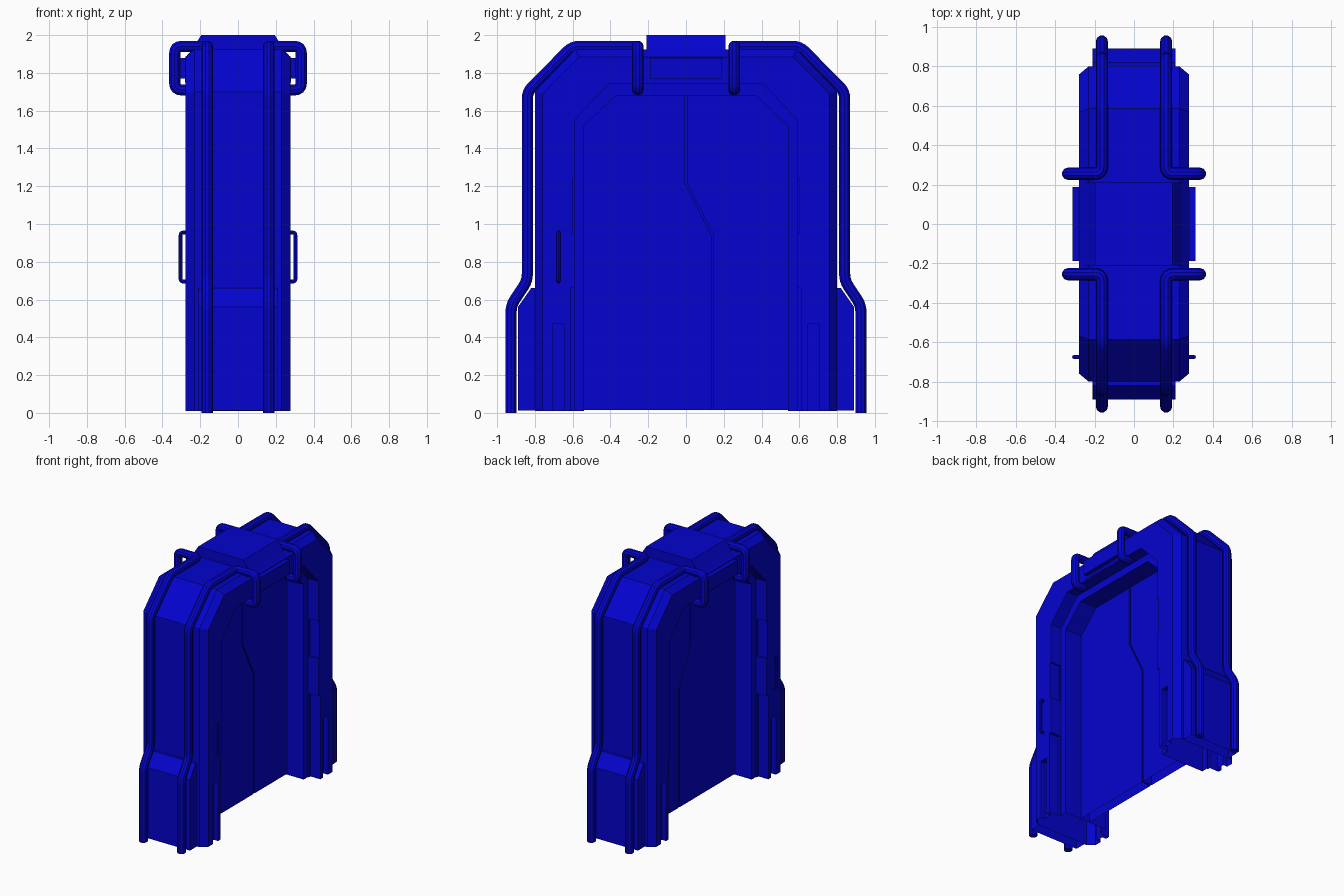
import bpy, bmesh
from mathutils import Vector

if "Cube" in bpy.data.objects:
    bpy.data.objects.remove(bpy.data.objects["Cube"])

blue = bpy.data.materials.new("blue_paint")
blue.diffuse_color = (0.001, 0.001, 0.62, 1)
blue.use_nodes = True
blue.node_tree.nodes["Principled BSDF"].inputs["Base Color"].default_value = blue.diffuse_color


def add(name, verts, faces):
    me = bpy.data.meshes.new(name)
    me.from_pydata([tuple(v) for v in verts], [], faces)
    bm = bmesh.new()
    bm.from_mesh(me)
    bmesh.ops.recalc_face_normals(bm, faces=bm.faces)
    bm.to_mesh(me)
    bm.free()
    ob = bpy.data.objects.new(name, me)
    bpy.context.collection.objects.link(ob)
    me.materials.append(blue)
    return ob


def loft(name, rings):
    """Closed rings of equal length, skinned and capped."""
    n = len(rings[0])
    verts = [v for r in rings for v in r]
    faces = [(i * n + j, i * n + (j + 1) % n, (i + 1) * n + (j + 1) % n, (i + 1) * n + j)
             for i in range(len(rings) - 1) for j in range(n)]
    faces += [tuple(range(n)), tuple(range(len(verts) - n, len(verts)))]
    return add(name, verts, faces)


def prism_x(name, prof, x0, x1):
    return loft(name, [[(x, y, z) for y, z in prof] for x in (x0, x1)])


def prism_y(name, prof, y0, y1):
    return loft(name, [[(x, y, z) for x, z in prof] for y in (y0, y1)])


def box(name, x0, x1, y0, y1, z0, z1):
    return prism_x(name, [(y0, z0), (y1, z0), (y1, z1), (y0, z1)], x0, x1)


def open_bottom(ob):
    """Remove the faces resting on the floor."""
    bm = bmesh.new()
    bm.from_mesh(ob.data)
    floor = [f for f in bm.faces if all(v.co.z < .03 for v in f.verts)]
    bmesh.ops.delete(bm, geom=floor, context='FACES')
    bm.to_mesh(ob.data)
    bm.free()


def select(ob):
    bpy.ops.object.select_all(action='DESELECT')
    ob.select_set(True)
    bpy.context.view_layer.objects.active = ob


def cut(ob, cutter):
    cutter.hide_render = True
    m = ob.modifiers.new("cut", 'BOOLEAN')
    m.operation, m.solver, m.object = 'DIFFERENCE', 'EXACT', cutter
    select(ob)
    bpy.ops.object.modifier_apply(modifier=m.name)
    bpy.data.objects.remove(cutter, do_unlink=True)


def pipe(name, pts, radius, fillet, res=3):
    """Round bar along a path with rounded corners."""
    pts = [Vector(p) for p in pts]
    path = [pts[0]]
    for a, b, c in zip(pts, pts[1:], pts[2:]):
        p, q = b + (a - b).normalized() * fillet, b + (c - b).normalized() * fillet
        for k in range(5):
            t = k / 4
            path.append(p * (1 - t) ** 2 + b * 2 * t * (1 - t) + q * t * t)
    path.append(pts[-1])
    cu = bpy.data.curves.new(name, 'CURVE')
    cu.dimensions = '3D'
    cu.bevel_depth, cu.bevel_resolution, cu.use_fill_caps = radius, res, True
    sp = cu.splines.new('POLY')
    sp.points.add(len(path) - 1)
    for s, v in zip(sp.points, path):
        s.co = (*v, 1)
    ob = bpy.data.objects.new(name, cu)
    bpy.context.collection.objects.link(ob)
    cu.materials.append(blue)
    select(ob)
    bpy.ops.object.convert(target='MESH')
    bpy.ops.object.shade_smooth_by_angle()


# Arched frame: chamfered outer edge, stepped inner edge, swept around the doorway
outer = [(.80, .01), (.80, 1.70), (.585, 1.925)]
face_out = [(.76, .01), (.76, 1.69), (.568, 1.885)]
face_in = [(.59, .01), (.59, 1.55), (.41, 1.74)]
inner = [(.54, .01), (.54, 1.52), (.37, 1.68)]
section = [(outer, .23), (face_out, .278), (face_in, .278), (face_in, .185), (inner, .185)]
section += [(r, -x) for r, x in reversed(section)]
stations = [(-1, 0), (-1, 1), (-1, 2), (1, 2), (1, 1), (1, 0)]
frame = loft("frame", [[(x, s * r[i][0], r[i][1]) for r, x in section]
                       for s, i in stations])

# Recessed slots near the floor and shallow insets on the inner step
for sy in (-1, 1):
    for sx in (-1, 1):
        def side_cut(x, y0, y1, z0, z1):
            ys, xs = sorted((sy * y0, sy * y1)), sorted((sx * x, sx * .4))
            cut(frame, box("cutter", *xs, *ys, z0, z1))
        side_cut(.242, .642, .704, -.1, .47)
        side_cut(.195, .57, .602, .95, 1.24)
        side_cut(.195, .57, .610, -.1, .66)
open_bottom(frame)

# Base blocks on the outer sides
for side, s in (("front", -1), ("back", 1)):
    open_bottom(prism_x(side + "_base", [(s * y, z) for y, z in
                [(.798, .012), (.89, .012), (.89, .56), (.82, .66), (.798, .66)]],
                -.21, .21))

# Two interlocking door leaves with a groove between them and a seal strip inside it
seam = [(.14, .015), (.14, .94), (0, 1.215), (0, 1.68)]
for name, s in (("front_door_leaf", -1), ("back_door_leaf", 1)):
    open_bottom(prism_x(name, [(y + s * .006, z) for y, z in seam]
                + [(s * .37, 1.68), (s * .54, 1.52), (s * .54, .015)], -.04, .04))
prism_x("door_seal", [(y - .008, z) for y, z in seam]
        + [(y + .008, z) for y, z in reversed(seam)], -.012, .012)

# Top cap and the lamp housings on the header
prism_y("top_cap", [(-.28, 1.75), (-.28, 1.88), (-.242, 1.925), (-.195, 2.0), (.195, 2.0),
                    (.242, 1.925), (.28, 1.88), (.28, 1.75)], -.21, .21)
for name, s in (("left_lamp", -1), ("right_lamp", 1)):
    box(name, *sorted((s * .26, s * .313)), -.187, .187, 1.77, 1.88)

# Guard pipes running up the sides, over the top and looping onto the header
for sx in (-1, 1):
    for sy in (-1, 1):
        path = [(.163, .926, 0), (.163, .926, .57), (.163, .840, .70), (.163, .840, 1.70),
                (.163, .602, 1.94), (.163, .255, 1.94), (.335, .255, 1.94),
                (.335, .255, 1.71), (.255, .255, 1.71)]
        pipe("guard_pipe", [(sx * x, sy * y, z) for x, y, z in path], .031, .036)

# Thin grab handles
for sx in (-1, 1):
    pipe("grab_handle", [(sx * x, -.675, z) for x, z in
         [(.26, .695), (.304, .695), (.304, .955), (.26, .955)]], .01, .015, 2)
